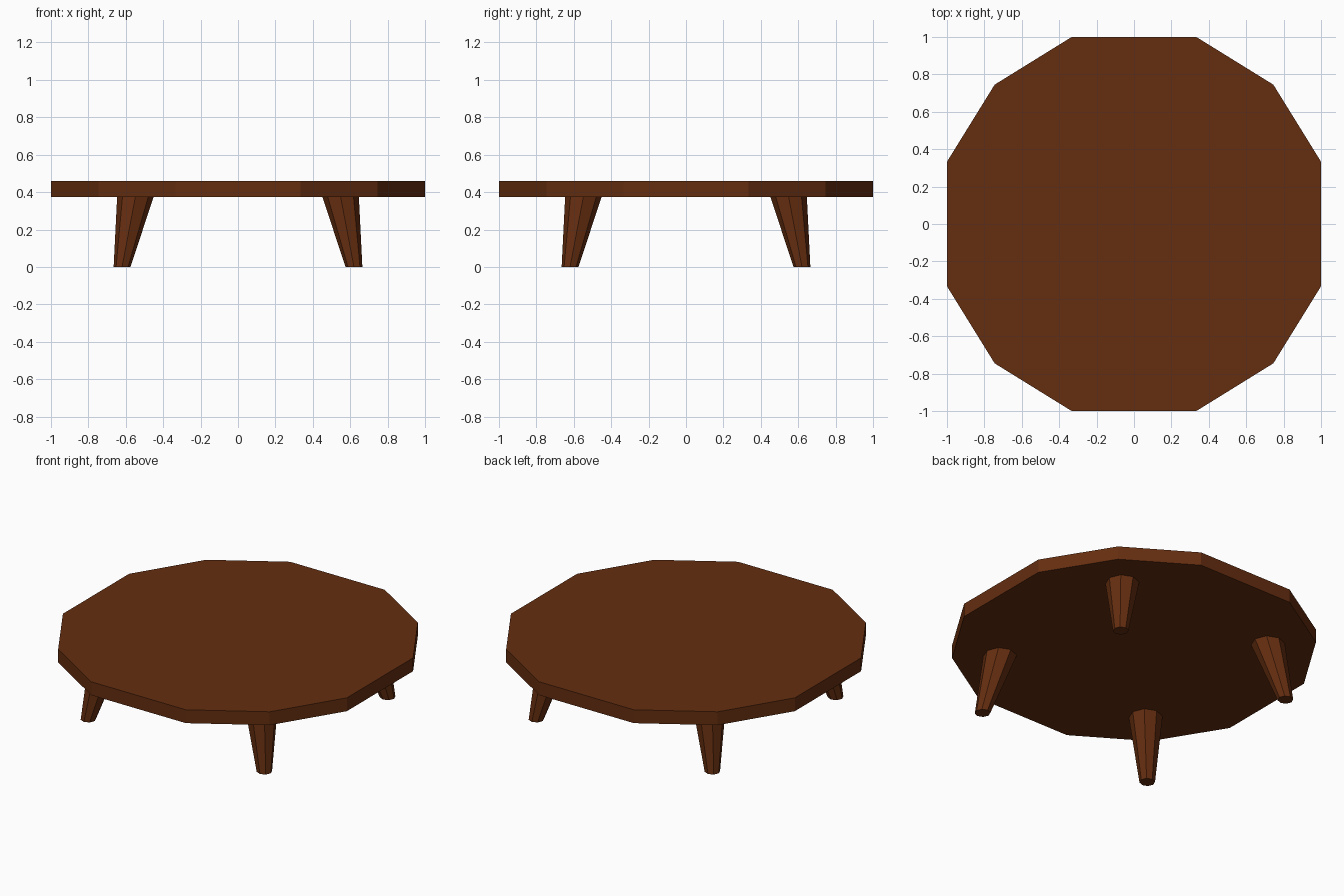
import bpy
import bmesh
import math

if "Cube" in bpy.data.objects:
    bpy.data.objects.remove(bpy.data.objects["Cube"])

wood = bpy.data.materials.new("brown wood")
wood.diffuse_color = (0.13, 0.027, 0.005, 1)
wood.use_nodes = True
wood.node_tree.nodes["Principled BSDF"].inputs["Base Color"].default_value = wood.diffuse_color


def loft(name, lower, upper):
    """Solid between two matching rings of points, capped at both ends."""
    bm = bmesh.new()
    a = [bm.verts.new(p) for p in lower]
    b = [bm.verts.new(p) for p in upper]
    n = len(a)
    for i in range(n):
        j = (i + 1) % n
        bm.faces.new((a[i], a[j], b[j], b[i]))
    bm.faces.new(a[::-1])
    bm.faces.new(b)
    bmesh.ops.recalc_face_normals(bm, faces=bm.faces)
    mesh = bpy.data.meshes.new(name)
    bm.to_mesh(mesh)
    bm.free()
    mesh.materials.append(wood)
    obj = bpy.data.objects.new(name, mesh)
    bpy.context.collection.objects.link(obj)
    return obj


def ring(cx, cy, z, r, sides=8):
    return [(cx + r * math.cos(math.tau * i / sides),
             cy + r * math.sin(math.tau * i / sides), z) for i in range(sides)]


# twelve-sided tabletop: one quarter of the outline, turned four times
outline = []
for turn in range(4):
    c, s = round(math.cos(turn * math.pi / 2)), round(math.sin(turn * math.pi / 2))
    for x, y in ((1.0, 0.333), (0.745, 0.745), (0.333, 1.0)):
        outline.append((x * c - y * s, x * s + y * c))
loft("tabletop",
     [(x, y, 0.375) for x, y in outline],
     [(x, y, 0.46) for x, y in outline])

# four splayed, tapered legs
for side, sx in (("left", -1), ("right", 1)):
    for end, sy in (("front", -1), ("back", 1)):
        loft(f"{end}_{side}_leg",
             ring(sx * 0.62, sy * 0.62, 0.0, 0.045),
             ring(sx * 0.548, sy * 0.548, 0.378, 0.098))
